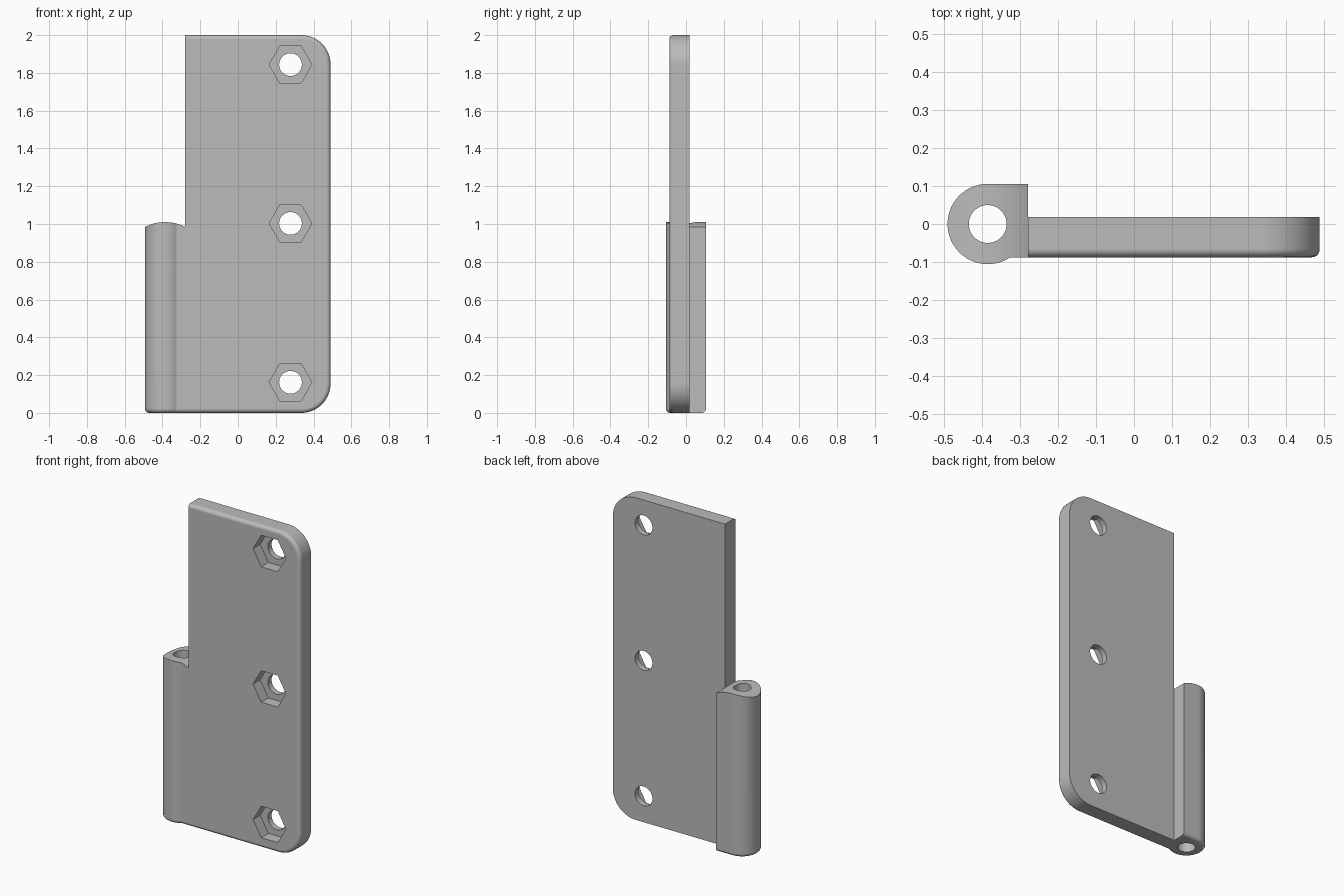
import bpy, bmesh, math
from mathutils import Vector

cube = bpy.data.objects.get("Cube")
if cube:
    bpy.data.objects.remove(cube, do_unlink=True)

# Main dimensions
LEFT, RIGHT, HEIGHT = -0.28, 0.49, 2.0
FRONT, BACK = -0.088, 0.018
CORNER, FILLET = 0.155, 0.022
PIN_X, PIN_R, BORE_R = -0.386, 0.106, 0.05
HOLE_X, HOLE_R, HEX_R, HEX_DEPTH = 0.278, 0.06, 0.113, 0.07
CROWN, CROWN_EDGE = 1.01, 0.985

grey = bpy.data.materials.new("plain grey")
grey.use_nodes = True
grey.diffuse_color = (0.5, 0.5, 0.5, 1)
grey.node_tree.nodes["Principled BSDF"].inputs["Base Color"].default_value = (0.5, 0.5, 0.5, 1)


def arc(cx, cy, r, a0, a1, n):
    """Points on an arc, angles in degrees, both ends included."""
    angles = [math.radians(a0 + (a1 - a0) * i / n) for i in range(n + 1)]
    return [(cx + r * math.cos(a), cy + r * math.sin(a)) for a in angles]


def prism(name, points, plane, start, end, round_edge=None):
    """Extrude a 2D outline along the axis normal to the plane, rounding chosen edges."""
    def place(p, d):
        return Vector((p[0], p[1], d)) if plane == "XY" else Vector((p[0], d, p[1]))
    bm = bmesh.new()
    face = bm.faces.new([bm.verts.new(place(p, start)) for p in points])
    new = bmesh.ops.extrude_face_region(bm, geom=[face])["geom"]
    verts = [v for v in new if isinstance(v, bmesh.types.BMVert)]
    bmesh.ops.translate(bm, verts=verts, vec=place((0, 0), end - start))
    bmesh.ops.recalc_face_normals(bm, faces=bm.faces)
    if round_edge:
        edges = [e for e in bm.edges if round_edge(e.verts[0].co, e.verts[1].co)]
        bmesh.ops.bevel(bm, geom=edges, offset=FILLET, offset_type="OFFSET",
                        segments=5, profile=0.5, affect="EDGES", clamp_overlap=False)
        bmesh.ops.recalc_face_normals(bm, faces=bm.faces)
    mesh = bpy.data.meshes.new(name)
    bm.to_mesh(mesh)
    bm.free()
    mesh.materials.append(grey)
    obj = bpy.data.objects.new(name, mesh)
    bpy.context.collection.objects.link(obj)
    return obj


def cut(obj, tool, operation="DIFFERENCE"):
    """Apply a boolean and discard the tool."""
    tool.hide_render = True
    mod = obj.modifiers.new("cut", "BOOLEAN")
    mod.operation, mod.object, mod.solver = operation, tool, "EXACT"
    bpy.context.view_layer.objects.active = obj
    bpy.ops.object.modifier_apply(modifier=mod.name)
    bpy.data.objects.remove(tool, do_unlink=True)


def near(a, b):
    return abs(a - b) < 1e-4


# Hinge leaf: rounded outer corners, front rim filleted except at the knuckle side
outline = [(LEFT, 0)]
outline += arc(RIGHT - CORNER, CORNER, CORNER, -90, 0, 14)
outline += arc(RIGHT - CORNER, HEIGHT - CORNER, CORNER, 0, 90, 14)
outline += [(LEFT, HEIGHT)]
leaf = prism("hinge_leaf", outline, "XZ", FRONT, BACK,
             lambda a, b: near(a.y, FRONT) and near(b.y, FRONT)
             and not (near(a.x, LEFT) and near(b.x, LEFT)))

# Screw holes with hexagonal nut pockets in the front
for z in (0.162, 1.003, 1.844):
    cut(leaf, prism("screw_hole", arc(HOLE_X, z, HOLE_R, 0, 360, 40)[:-1], "XZ", -0.3, 0.3))
    cut(leaf, prism("nut_pocket", arc(HOLE_X, z, HEX_R, 0, 360, 6)[:-1], "XZ",
                    -0.3, FRONT + HEX_DEPTH))

# Knuckle: round barrel blended into a square block beside the leaf
meet = 360 + math.degrees(math.asin(FRONT / PIN_R))
outline = arc(PIN_X, 0, PIN_R, 90, meet, 36) + [(LEFT, FRONT), (LEFT, PIN_R)]
knuckle = prism("knuckle", outline, "XY", 0, 1.1,
                lambda a, b: near(a.z, 0) and near(b.z, 0)
                and not (near(a.x, LEFT) and near(b.x, LEFT)))

# Crowned knuckle top
rise = CROWN - CROWN_EDGE
crown_r = (PIN_R ** 2 + rise ** 2) / (2 * rise)
crown = arc(PIN_X, CROWN - crown_r, crown_r, 58, 122, 24)
crown += [(crown[-1][0], -0.1), (crown[0][0], -0.1)]
cut(knuckle, prism("crown_shape", crown, "XZ", -0.3, 0.3), "INTERSECT")

# Pin bore
cut(knuckle, prism("pin_bore", arc(PIN_X, 0, BORE_R, 0, 360, 40)[:-1], "XY", -0.2, 1.3))

# Smooth curved faces while keeping flats and hard edges crisp
for obj in (leaf, knuckle):
    bpy.ops.object.select_all(action="DESELECT")
    obj.select_set(True)
    bpy.context.view_layer.objects.active = obj
    bpy.ops.object.shade_smooth_by_angle(angle=math.radians(30))
    weighted = obj.modifiers.new("flat faces", "WEIGHTED_NORMAL")
    weighted.keep_sharp = True
